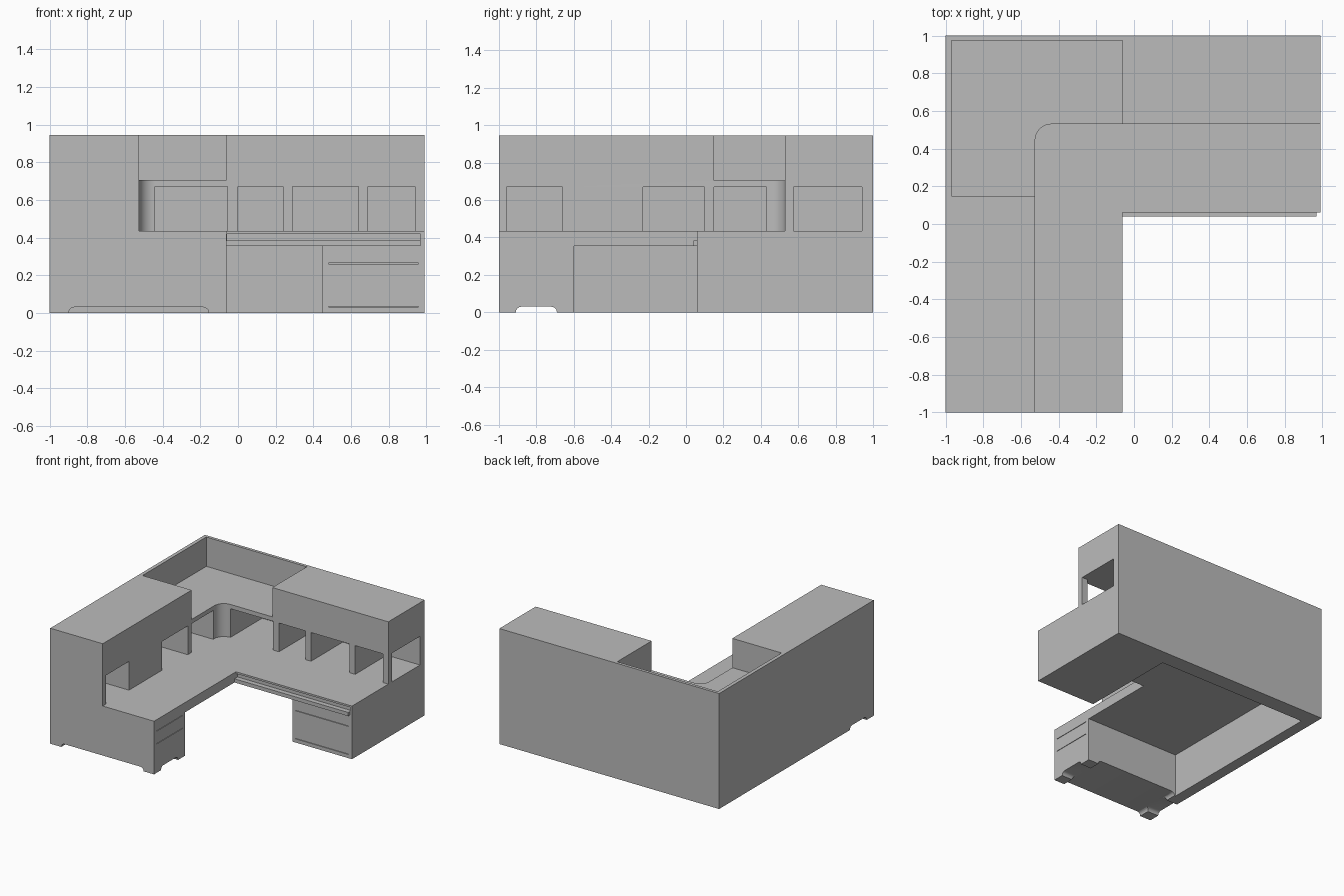
import bpy, bmesh, math
from mathutils import Matrix, Vector

cube = bpy.data.objects.get("Cube")
if cube:
    bpy.data.objects.remove(cube, do_unlink=True)

grey = bpy.data.materials.new("office grey")
grey.use_nodes = True
COLOUR = (0.5, 0.5, 0.5, 1)
grey.diffuse_color = COLOUR
grey.node_tree.nodes["Principled BSDF"].inputs["Base Color"].default_value = COLOUR


def prism(name, outline, low, high, matrix=Matrix()):
    """Extrude a flat outline between two heights, then place it with a matrix."""
    bm = bmesh.new()
    face = bm.faces.new([bm.verts.new((x, y, low)) for x, y in outline])
    moved = bmesh.ops.extrude_face_region(bm, geom=[face])["geom"]
    verts = [v for v in moved if isinstance(v, bmesh.types.BMVert)]
    bmesh.ops.translate(bm, vec=(0, 0, high - low), verts=verts)
    bm.transform(matrix)
    bmesh.ops.recalc_face_normals(bm, faces=bm.faces)
    mesh = bpy.data.meshes.new(name)
    bm.to_mesh(mesh)
    bm.free()
    mesh.materials.append(grey)
    obj = bpy.data.objects.new(name, mesh)
    bpy.context.collection.objects.link(obj)
    return obj


def box(name, x0, x1, y0, y1, z0, z1):
    return prism(name, [(x0, y0), (x1, y0), (x1, y1), (x0, y1)], z0, z1)


def cut(target, cutter):
    """Subtract a cutter, apply the result and discard the cutter."""
    cutter.hide_render = True
    mod = target.modifiers.new("cut", "BOOLEAN")
    mod.operation, mod.solver, mod.object = "DIFFERENCE", "EXACT", cutter
    bpy.ops.object.select_all(action="DESELECT")
    bpy.context.view_layer.objects.active = target
    target.select_set(True)
    bpy.ops.object.modifier_apply(modifier=mod.name)
    bpy.data.objects.remove(cutter, do_unlink=True)


END = 0.99          # far right end
EDGE = -0.06        # inner edge of the side wing
FRONT = 0.06        # inner edge of the back wing
DESK, UNDER, TOP = 0.435, 0.355, 0.945

# Desk: L-shaped body with an L-shaped knee space
desk = prism("desk", [(-1, -1), (EDGE, -1), (EDGE, FRONT), (END, FRONT),
                      (END, 1), (-1, 1)], 0, DESK)
knee = [(-0.91, -0.6), (0.1, -0.6), (0.1, -0.1), (0.45, -0.1), (0.45, 0.87), (-0.91, 0.87)]
cut(desk, prism("knee_space", knee, -0.1, UNDER))


# Arched gaps that leave four feet under the side pedestal
def arch(a, b):
    r = 0.03
    curve = [(math.cos(t * math.pi / 8), math.sin(t * math.pi / 8)) for t in range(5)]
    right = [(b - r + r * c, r * s) for c, s in curve]
    left = [(a + r - r * c, r * s) for c, s in reversed(curve)]
    return [(b, -0.1)] + right + left + [(a, -0.1)]


along_y = Matrix.Rotation(math.pi / 2, 4, "X")
along_x = Matrix(((0, 0, 1, 0), (1, 0, 0, 0), (0, 1, 0, 0), (0, 0, 0, 1)))
cut(desk, prism("foot_gap_front", arch(-0.9, -0.155), 0.5, 1.1, along_y))
cut(desk, prism("foot_gap_side", arch(-0.91, -0.69), -1.1, 0.1, along_x))

# Drawer grooves on both pedestals
for z in (0.34, 0.235):
    cut(desk, box("groove", EDGE - 0.008, 0, -0.97, -0.63, z, z + 0.004))
for z in (0.26, 0.03):
    cut(desk, box("groove", 0.48, 0.96, 0, FRONT + 0.008, z, z + 0.004))

# Keyboard rail: a shallow recess with a lip below it
cut(desk, box("rail_recess", EDGE + 0.001, 0.97, 0, FRONT + 0.02, 0.385, 0.42))
box("rail_lip", EDGE, 0.97, 0.04, FRONT, UNDER, 0.385)

# Hutch: L-shaped cabinet with a rounded inner corner
FACE_X, FACE_Y, R = -0.525, 0.53, 0.085
bend = [(FACE_X + R + R * math.cos(a), FACE_Y - R + R * math.sin(a))
        for a in (math.pi - i * math.pi / 24 for i in range(13))]
hutch = prism("hutch", [(-1, -1), (FACE_X, -1)] + bend +
              [(END, FACE_Y), (END, 1), (-1, 1)], DESK, TOP)

# Low corner shelf behind thin outer walls
cut(hutch, box("corner_well", -0.97, EDGE, 0.15, 0.975, 0.705, 1.1))

# Cubbyholes of the back wing, the side wing and the open end
for a, b in ((-0.44, -0.055), (0, 0.24), (0.29, 0.64), (0.69, 0.94)):
    cut(hutch, box("back_cubby", a, b, 0.4, 0.94, 0.3, 0.67))
for a, b in ((-0.96, -0.66), (-0.23, 0.1), (0.15, 0.43)):
    cut(hutch, box("side_cubby", -0.94, -0.4, a, b, 0.3, 0.67))
cut(hutch, box("end_opening", 0.9, 1.1, 0.575, 0.94, 0.3, 0.67))

# Smooth only the rounded corners
for obj in (desk, hutch):
    bpy.ops.object.select_all(action="DESELECT")
    bpy.context.view_layer.objects.active = obj
    obj.select_set(True)
    bpy.ops.object.shade_smooth_by_angle(angle=math.radians(30))
